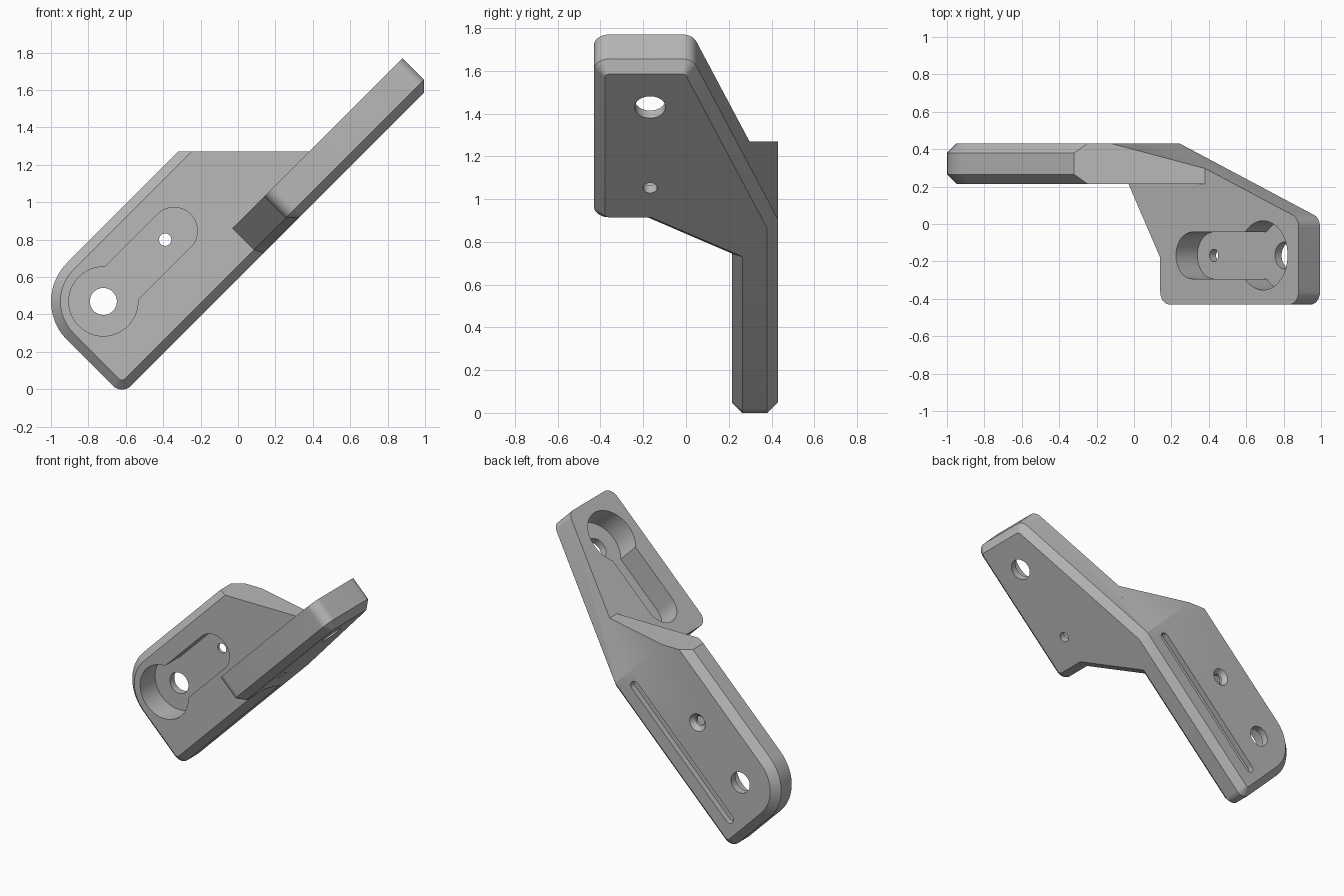
import bpy, bmesh, math
from mathutils import Matrix, Vector

cube = bpy.data.objects.get("Cube")
if cube:
    bpy.data.objects.remove(cube, do_unlink=True)

# The part is modelled flat (x along the arm, z across it) and tilted at the end.
BACK, FRONT = 0.43, 0.215        # mounting plate, y range
UNDER, UPPER = 0.417, 0.629      # arm plate, z range
FLOOR = 0.05                     # material left below the pockets
CHAMFER = 0.05


def along_y(p, q, d):
    return (p, d, q)


def along_z(p, q, d):
    return (p, q, d)


def rounded(corners, steps=12):
    """Outline from (p, q, radius) corners, with filleted corners."""
    out = []
    for i, (p, q, r) in enumerate(corners):
        c = Vector((p, q))
        if r == 0:
            out.append(c)
            continue
        d1 = (Vector(corners[i - 1][:2]) - c).normalized()
        d2 = (Vector(corners[(i + 1) % len(corners)][:2]) - c).normalized()
        half = d1.angle(d2) / 2
        centre = c + (d1 + d2).normalized() * r / math.sin(half)
        reach = r / math.tan(half)
        v1 = (c + d1 * reach - centre).normalized()
        v2 = (c + d2 * reach - centre).normalized()
        out += [centre + v1.slerp(v2, k / steps) * r for k in range(steps + 1)]
    return out


def slot(p0, p1, q, r, count=64):
    """Round-ended slot outline; a circle when p0 equals p1."""
    out = []
    for i in range(count):
        ang = (i + 0.5) * math.tau / count
        end = p1 if math.cos(ang) > 0 else p0
        out.append((end + r * math.cos(ang), q + r * math.sin(ang)))
    return out


def prism(outline, lo, hi, place, top=None):
    bm = bmesh.new()
    a = [bm.verts.new(place(p[0], p[1], lo)) for p in outline]
    b = [bm.verts.new(place(p[0], p[1], hi)) for p in (top or outline)]
    bm.faces.new(a)
    bm.faces.new(b)
    for i in range(len(a)):
        j = (i + 1) % len(a)
        bm.faces.new((a[i], a[j], b[j], b[i]))
    bmesh.ops.recalc_face_normals(bm, faces=bm.faces[:])
    return bm


def chamfer(bm, axis, levels):
    edges = [e for e in bm.edges
             if any(all(abs(v.co[axis] - lv) < 1e-5 for v in e.verts) for lv in levels)]
    bmesh.ops.bevel(bm, geom=edges, offset=CHAMFER, offset_type='OFFSET',
                    segments=1, profile=0.5, affect='EDGES')


def slice_off(bm, point, normal):
    geom = bm.verts[:] + bm.edges[:] + bm.faces[:]
    cut = bmesh.ops.bisect_plane(bm, geom=geom, plane_co=point, plane_no=normal,
                                 clear_outer=True)
    edges = [g for g in cut["geom_cut"] if isinstance(g, bmesh.types.BMEdge)]
    bmesh.ops.edgeloop_fill(bm, edges=edges)
    bmesh.ops.recalc_face_normals(bm, faces=bm.faces[:])


def to_object(bm, name):
    mesh = bpy.data.meshes.new(name)
    bm.to_mesh(mesh)
    bm.free()
    obj = bpy.data.objects.new(name, mesh)
    bpy.context.collection.objects.link(obj)
    return obj


def combine(target, other, operation):
    mod = target.modifiers.new(other.name, 'BOOLEAN')
    mod.operation = operation
    mod.solver = 'EXACT'
    mod.object = other
    bpy.context.view_layer.objects.active = target
    bpy.ops.object.modifier_apply(modifier=mod.name)
    bpy.data.objects.remove(other, do_unlink=True)


# Mounting plate: rounded, chamfered, with its top corner and far end sliced off
plate = prism(rounded([(-0.46, 0.417, 0.07), (1.6, 0.417, 0),
                       (1.6, 1.124, 0), (-0.46, 1.124, 0.29)]), FRONT, BACK, along_y)
chamfer(plate, 1, (FRONT, BACK))
slice_off(plate, (0.898, 0, 0.898), (1, 0, 1))
slice_off(plate, (0.813, BACK, 0), (0.376, 1, 0))
slice_off(plate, (0.6, 0, UNDER), (0.3, 0, -1))
bracket = to_object(plate, "angled_bracket")

# Arm plate: slanted sides, chamfered underneath only
arm = prism(rounded([(1.874, -0.43, 0.07), (1.874, 0.031, 0.07), (0.813, BACK, 0),
                     (0.35, BACK, 0), (0.35, FRONT, 0), (0.587, FRONT, 0),
                     (0.827, -0.18, 0), (0.827, -0.43, 0.07)]), UNDER, UPPER, along_z)
chamfer(arm, 2, (UNDER,))
combine(bracket, to_object(arm, "arm_plate"), 'UNION')


def cut(name, outline, lo, hi, place, top=None):
    combine(bracket, to_object(prism(outline, lo, hi, place, top), name), 'DIFFERENCE')


# Keyhole pockets with a large and a small screw hole in each plate
for place, big, far, small, q, lo, hi, end in (
        (along_y, -0.177, 0.357, 0.29, 0.841, FRONT - 0.1, BACK - FLOOR, BACK + 0.1),
        (along_z, 1.605, 1.071, 1.071, -0.168, UNDER + FLOOR, UPPER + 0.1, UNDER - 0.1)):
    cut("round_pocket", slot(big, big, q, 0.185), lo, hi, place)
    cut("slot_pocket", slot(min(big, far), max(big, far), q, 0.125), lo, hi, place)
    hole_lo, hole_hi = min(end, lo + 0.02), max(end, hi - 0.02)
    cut("large_hole", slot(big, big, q, 0.072), hole_lo, hole_hi, place)
    cut("small_hole", slot(small, small, q, 0.033), hole_lo, hole_hi, place)

# Countersink and long groove on the back
cut("countersink", slot(0.29, 0.29, 0.841, 0.033), BACK - 0.03, BACK + 0.002, along_y,
    slot(0.29, 0.29, 0.841, 0.062))
cut("groove", slot(-0.31, 0.72, 0.588, 0.032), BACK - 0.04, BACK + 0.1, along_y)

# Tilt into place, colour and shade
bracket.data.transform(Matrix.Rotation(math.radians(-45), 4, 'Y'))
grey = bpy.data.materials.new("plain_grey")
grey.use_nodes = True
colour = (0.48, 0.48, 0.48, 1)
grey.diffuse_color = colour
grey.node_tree.nodes["Principled BSDF"].inputs["Base Color"].default_value = colour
bracket.data.materials.clear()
bracket.data.materials.append(grey)
for face in bracket.data.polygons:
    face.material_index = 0

bpy.ops.object.select_all(action='DESELECT')
bracket.select_set(True)
bpy.context.view_layer.objects.active = bracket
bpy.ops.object.shade_smooth_by_angle(angle=math.radians(30))
